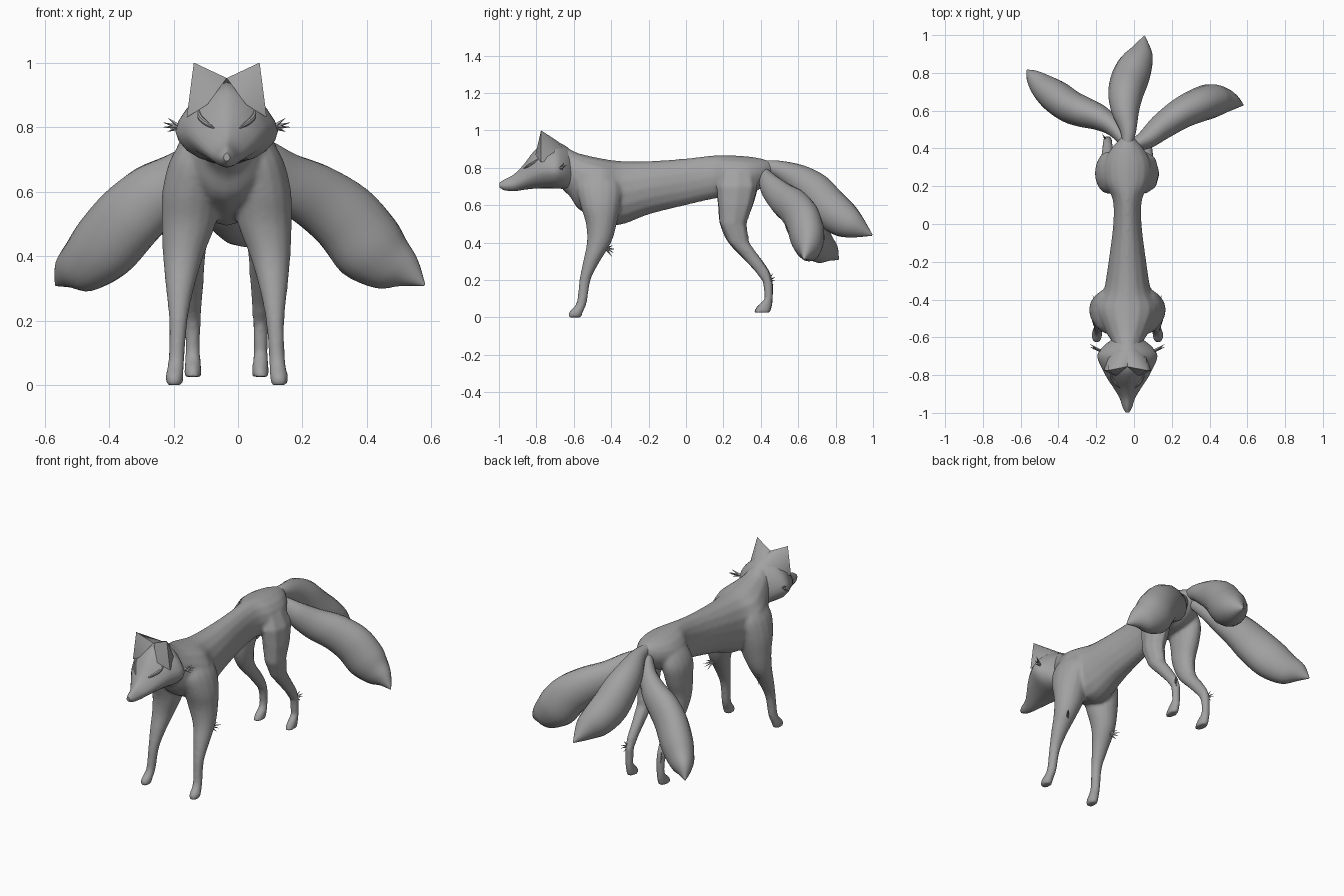
import bpy, bmesh, math
from mathutils import Vector

CX = -0.035  # body symmetry plane
grey = bpy.data.materials.new("grey fur")
grey.diffuse_color = (0.36, 0.36, 0.36, 1)


def activate(ob):
    bpy.ops.object.select_all(action='DESELECT')
    ob.select_set(True)
    bpy.context.view_layer.objects.active = ob


def finish(name, bm, angle=40):
    bmesh.ops.recalc_face_normals(bm, faces=bm.faces)
    me = bpy.data.meshes.new(name)
    bm.to_mesh(me)
    bm.free()
    me.materials.append(grey)
    ob = bpy.data.objects.new(name, me)
    bpy.context.collection.objects.link(ob)
    if angle:
        activate(ob)
        bpy.ops.object.shade_smooth_by_angle(angle=math.radians(angle))
    return ob


def catmull(a, b, c, d, t):
    return 0.5 * (2 * b + (c - a) * t + (2 * a - 5 * b + 4 * c - d) * t * t
                  + (3 * b - a - 3 * c + d) * t ** 3)


def loft(name, rings, n=16, steps=4, power=1.0, angle=40):
    """Skin a smooth tube through rings of (centre, half-axis u, half-axis v)."""
    fine = []
    last = len(rings) - 1
    for i in range(last):
        q = [rings[max(0, min(last, i + k))] for k in (-1, 0, 1, 2)]
        for s in range(steps):
            fine.append([catmull(*[r[j] for r in q], s / steps) for j in range(3)])
    fine.append(rings[-1])
    bm = bmesh.new()
    loops = []
    for c, u, v in fine:
        loop = []
        for k in range(n):
            a = math.tau * k / n
            co, si = math.cos(a), math.sin(a)
            loop.append(bm.verts.new(c + u * math.copysign(abs(co) ** power, co)
                                     + v * math.copysign(abs(si) ** power, si)))
        loops.append(loop)
    for a, b in zip(loops, loops[1:]):
        for k in range(n):
            bm.faces.new((a[k], a[(k + 1) % n], b[(k + 1) % n], b[k]))
    bm.faces.new(loops[0])
    bm.faces.new(loops[-1])
    return finish(name, bm, angle)


def upright(sections):
    """Rings facing y from (y, half width, bottom, top)."""
    return [(Vector((CX, y, (b + t) / 2)), Vector((w, 0, 0)), Vector((0, 0, (t - b) / 2)))
            for y, w, b, t in sections]


def level(sections, side):
    """Rings facing z from (z, x offset, half width, y front, y back)."""
    return [(Vector((CX + side * x, (f + b) / 2, z)), Vector((w, 0, 0)), Vector((0, (b - f) / 2, 0)))
            for z, x, w, f, b in sections]


def along(points, slim=1.0):
    """Rings square to a path of (x, y, z, radius), slimmed sideways."""
    ps = [Vector(p[:3]) for p in points]
    rings = []
    for i, p in enumerate(ps):
        t = (ps[min(i + 1, len(ps) - 1)] - ps[max(i - 1, 0)]).normalized()
        u = t.cross(Vector((0, 0, 1))).normalized()
        rings.append((p, u * points[i][3] * slim, u.cross(t) * points[i][3]))
    return rings


def tuft(name, base, tips, side, r=0.008):
    """Small fan of pointed hairs."""
    bm = bmesh.new()
    b = Vector((CX + side * base[0], base[1], base[2]))
    for tip in tips:
        p = Vector((CX + side * tip[0], tip[1], tip[2]))
        t = (p - b).normalized()
        u = t.cross(Vector((0, 0, 1))).normalized()
        v = u.cross(t)
        root = [bm.verts.new(b + d * r) for d in (u, v, -u, -v)]
        end = bm.verts.new(p)
        for k in range(4):
            bm.faces.new((root[k], root[(k + 1) % 4], end))
    finish(name, bm, 0)


# Torso with neck and rump
body = [loft("body", upright([
    (-0.66, 0.085, 0.68, 0.912), (-0.62, 0.085, 0.645, 0.90), (-0.57, 0.115, 0.575, 0.877),
    (-0.45, 0.165, 0.515, 0.85), (-0.35, 0.125, 0.495, 0.837), (-0.2, 0.10, 0.55, 0.836),
    (0, 0.075, 0.60, 0.85), (0.13, 0.078, 0.63, 0.865), (0.22, 0.12, 0.645, 0.867),
    (0.32, 0.125, 0.65, 0.862), (0.4, 0.085, 0.69, 0.85), (0.46, 0.03, 0.75, 0.83)]))]

# Head tapering to the muzzle, with the cheeks pulled down
head = loft("head", upright([
    (-0.998, 0.010, 0.695, 0.72), (-0.97, 0.025, 0.68, 0.738), (-0.92, 0.042, 0.675, 0.765),
    (-0.87, 0.072, 0.682, 0.815), (-0.82, 0.105, 0.688, 0.88), (-0.77, 0.132, 0.69, 0.925),
    (-0.70, 0.159, 0.69, 0.94), (-0.65, 0.13, 0.685, 0.92), (-0.61, 0.08, 0.67, 0.89)]),
    n=20, power=1.2)
for v in head.data.vertices:
    v.co.z -= 0.028 * abs(v.co.x - CX) / 0.157

FRONT_LEG = [(0, 0.162, 0.026, -0.63, -0.56), (0.03, 0.162, 0.028, -0.625, -0.55),
             (0.08, 0.156, 0.025, -0.585, -0.53), (0.2, 0.15, 0.029, -0.57, -0.51),
             (0.3, 0.145, 0.044, -0.55, -0.46), (0.4, 0.135, 0.063, -0.53, -0.40),
             (0.5, 0.118, 0.084, -0.535, -0.37), (0.6, 0.11, 0.09, -0.565, -0.35),
             (0.7, 0.09, 0.085, -0.585, -0.34), (0.77, 0.07, 0.06, -0.55, -0.38)]
HIND_LEG = [(0.025, 0.105, 0.027, 0.36, 0.45), (0.055, 0.105, 0.026, 0.375, 0.46),
            (0.1, 0.105, 0.023, 0.42, 0.465), (0.19, 0.105, 0.024, 0.41, 0.465),
            (0.25, 0.105, 0.028, 0.365, 0.445), (0.31, 0.105, 0.033, 0.31, 0.405),
            (0.4, 0.108, 0.042, 0.225, 0.34), (0.5, 0.108, 0.055, 0.18, 0.325),
            (0.6, 0.105, 0.065, 0.17, 0.36), (0.7, 0.098, 0.07, 0.16, 0.385),
            (0.78, 0.07, 0.06, 0.18, 0.37), (0.83, 0.03, 0.04, 0.21, 0.34)]

for side, label in ((-1, "right"), (1, "left")):
    # Legs; one hind leg is coarsely faceted
    body.append(loft(label + "_front_leg", level(FRONT_LEG, side)))
    n, steps = (8, 1) if side > 0 else (16, 4)
    body.append(loft(label + "_hind_leg", level(HIND_LEG, side), n, steps))

    # Broad pointed ear meeting its twin at the crown
    bm = bmesh.new()
    ear = [bm.verts.new((CX + side * x, y, z)) for x, y, z in (
        (0.0, -0.755, 0.952), (0.06, -0.805, 0.87), (0.124, -0.775, 0.83), (0.10, -0.69, 0.85),
        (0.045, -0.66, 0.91), (0.0, -0.68, 0.938), (0.102, -0.775, 1.0))]
    for k in range(6):
        if k != 5:
            bm.faces.new((ear[k], ear[(k + 1) % 6], ear[6]))
    bm.faces.new((ear[5], ear[0], ear[6]))
    finish(label + "_ear", bm, 50)

    # Narrow slanted eyelid
    loft(label + "_eyelid", along([
        (CX + side * x, y, z, r) for x, y, z, r in (
            (0.04, -0.868, 0.797, 0.002), (0.064, -0.842, 0.812, 0.008),
            (0.083, -0.808, 0.832, 0.008), (0.088, -0.775, 0.862, 0.002))]), n=8, steps=3)

    # Hair tufts on cheek, elbow and hock
    tuft(label + "_cheek_tuft", (0.145, -0.67, 0.80), [
        (0.185, -0.65, 0.83), (0.20, -0.635, 0.815), (0.20, -0.65, 0.80), (0.185, -0.66, 0.785)], side)
    tuft(label + "_elbow_tuft", (0.15, -0.43, 0.37), [
        (0.175, -0.39, 0.385), (0.185, -0.375, 0.365), (0.18, -0.385, 0.345),
        (0.17, -0.395, 0.325)], side)
    tuft(label + "_hock_tuft", (0.11, 0.44, 0.20), [
        (0.125, 0.465, 0.235), (0.135, 0.48, 0.215), (0.135, 0.48, 0.195),
        (0.125, 0.47, 0.17)], side)

# Blend torso and legs into one skin
activate(body[0])
for ob in body:
    ob.select_set(True)
bpy.ops.object.join()
skin = bpy.context.view_layer.objects.active
while skin.modifiers:
    skin.modifiers.remove(skin.modifiers[0])
blend = skin.modifiers.new("blend", 'REMESH')
blend.mode = 'VOXEL'
blend.voxel_size = 0.009
blend.use_smooth_shade = True
soften = skin.modifiers.new("soften", 'SMOOTH')
soften.factor = 0.5
soften.iterations = 6
for m in ("blend", "soften"):
    bpy.ops.object.modifier_apply(modifier=m)
bpy.ops.object.shade_smooth()
skin.data.materials.clear()
skin.data.materials.append(grey)

# Three plump tails fanning out from the rump
loft("middle_tail", along([
    (-0.035, 0.42, 0.81, 0.03), (-0.03, 0.49, 0.795, 0.045), (-0.045, 0.59, 0.745, 0.078),
    (-0.045, 0.68, 0.68, 0.10), (-0.025, 0.76, 0.59, 0.108), (0.008, 0.84, 0.525, 0.098),
    (0.04, 0.91, 0.485, 0.065), (0.055, 0.995, 0.44, 0.004)], 0.92))
loft("left_tail", along([
    (-0.02, 0.41, 0.78, 0.03), (0.06, 0.445, 0.71, 0.065), (0.14, 0.51, 0.64, 0.088),
    (0.24, 0.58, 0.585, 0.104), (0.33, 0.625, 0.52, 0.115), (0.405, 0.65, 0.43, 0.117),
    (0.475, 0.655, 0.375, 0.088), (0.53, 0.645, 0.35, 0.05), (0.578, 0.63, 0.31, 0.004)], 0.78))
loft("right_tail", along([
    (-0.04, 0.42, 0.78, 0.03), (-0.10, 0.505, 0.71, 0.06), (-0.18, 0.56, 0.64, 0.086),
    (-0.26, 0.59, 0.587, 0.103), (-0.335, 0.62, 0.52, 0.112), (-0.415, 0.675, 0.43, 0.112),
    (-0.485, 0.73, 0.37, 0.088), (-0.535, 0.78, 0.347, 0.05), (-0.565, 0.815, 0.31, 0.004)], 0.78))
